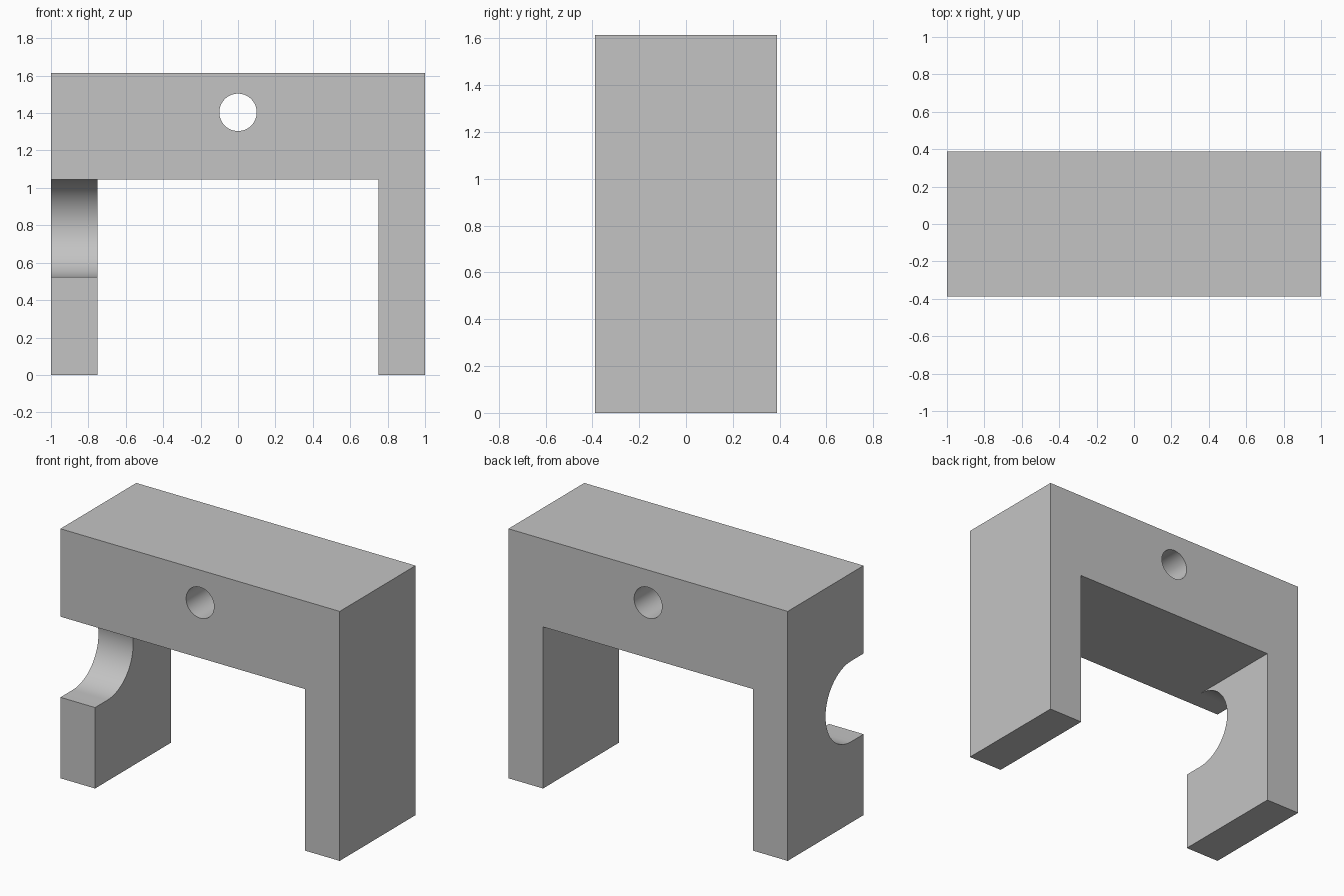
import bpy
import bmesh
from math import radians, sin, cos
from mathutils import Vector

cube = bpy.data.objects.get("Cube")
if cube:
    bpy.data.objects.remove(cube, do_unlink=True)

HALF_DEPTH = 0.388
HEIGHT = 1.615
UNDERSIDE = 1.046
INNER = 0.752
NOTCH_R = 0.261

grey = bpy.data.materials.new("plain grey")
grey.use_nodes = True
colour = (0.55, 0.55, 0.55, 1)
grey.diffuse_color = colour
grey.node_tree.nodes["Principled BSDF"].inputs["Base Color"].default_value = colour


def extrude_profile(name, points, offset):
    """Solid made by sweeping a closed 3D outline along an offset."""
    bm = bmesh.new()
    face = bm.faces.new([bm.verts.new(p) for p in points])
    swept = bmesh.ops.extrude_face_region(bm, geom=[face])["geom"]
    moved = [v for v in swept if isinstance(v, bmesh.types.BMVert)]
    bmesh.ops.translate(bm, vec=Vector(offset), verts=moved)
    bmesh.ops.recalc_face_normals(bm, faces=bm.faces)
    mesh = bpy.data.meshes.new(name)
    bm.to_mesh(mesh)
    bm.free()
    mesh.materials.append(grey)
    obj = bpy.data.objects.new(name, mesh)
    bpy.context.collection.objects.link(obj)
    return obj


def cut(target, cutter):
    """Subtract the cutter from the target and discard it."""
    mod = target.modifiers.new("cut", "BOOLEAN")
    mod.operation = "DIFFERENCE"
    mod.solver = "EXACT"
    mod.object = cutter
    cutter.hide_render = True
    bpy.context.view_layer.objects.active = target
    bpy.ops.object.modifier_apply(modifier=mod.name)
    bpy.data.objects.remove(cutter, do_unlink=True)


# Bridge frame: a top beam with two legs
outline = [(-1, 0), (-INNER, 0), (-INNER, UNDERSIDE), (INNER, UNDERSIDE),
           (INNER, 0), (1, 0), (1, HEIGHT), (-1, HEIGHT)]
frame = extrude_profile("bridge_frame", [(x, -HALF_DEPTH, z) for x, z in outline],
                        (0, 2 * HALF_DEPTH, 0))

# Round hole through the beam
ring = [radians(a) for a in range(0, 360, 6)]
cut(frame, extrude_profile("hole_cutter",
                           [(0.1 * cos(a), -1, 1.404 + 0.1 * sin(a)) for a in ring],
                           (0, 2, 0)))

# Round-ended notch in the front of the right leg, up to the beam
centre_z = UNDERSIDE - NOTCH_R
arc = [radians(a) for a in range(-90, 91, 5)]
notch = [(-1.1, -0.26 + NOTCH_R * cos(a), centre_z + NOTCH_R * sin(a)) for a in arc]
notch += [(-1.1, -0.6, UNDERSIDE), (-1.1, -0.6, centre_z - NOTCH_R)]
cut(frame, extrude_profile("notch_cutter", notch, (1.2 - INNER, 0, 0)))

# Smooth the curved walls, keep the edges sharp
bpy.ops.object.select_all(action="DESELECT")
frame.select_set(True)
bpy.context.view_layer.objects.active = frame
bpy.ops.object.shade_smooth_by_angle(angle=radians(30))
